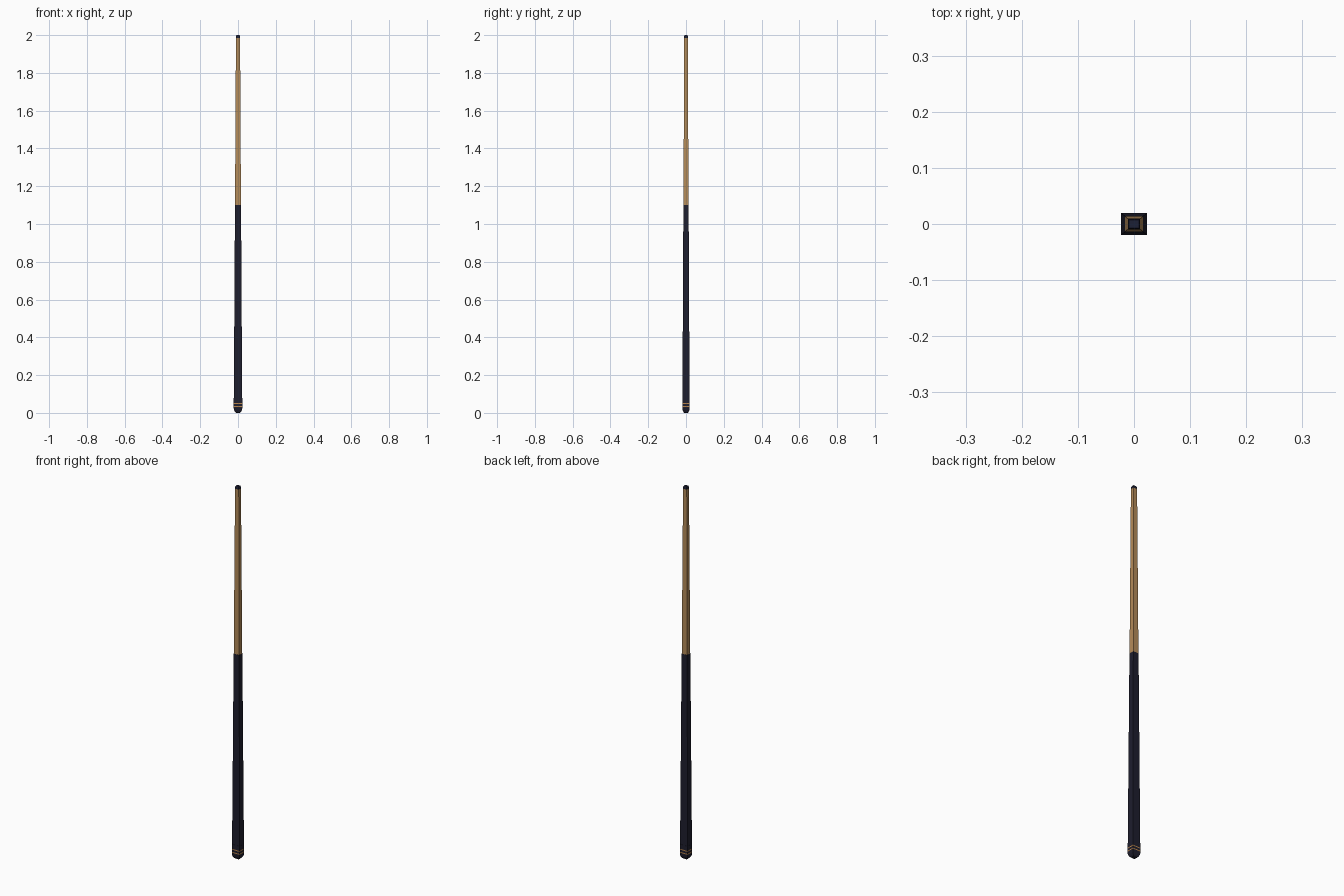
import bpy, bmesh

if "Cube" in bpy.data.objects:
    bpy.data.objects.remove(bpy.data.objects["Cube"])


def material(name, rgb):
    m = bpy.data.materials.new(name)
    m.diffuse_color = (*rgb, 1)
    m.use_nodes = True
    m.node_tree.nodes["Principled BSDF"].inputs["Base Color"].default_value = m.diffuse_color
    return m


WOOD = material("light_wood", (0.46, 0.26, 0.10))
NAVY = material("dark_navy", (0.013, 0.013, 0.027))
GOLD = material("gold_ring", (0.50, 0.24, 0.07))
TIP = material("tip_leather", (0.012, 0.014, 0.035))

ASPECT = 0.86  # depth relative to width of the four-sided section


def half_width(z):
    """Straight taper of the whole stick."""
    return 0.0225 - 0.0058 * z


def section(name, profile, mat):
    """Four-sided closed part lofted through (half width, z) levels."""
    bm = bmesh.new()
    rings = []
    for w, z in profile:
        d = w * ASPECT
        rings.append([bm.verts.new((x, y, z)) for x, y in
                      ((-w, -d), (w, -d), (w, d), (-w, d))])
    for a, b in zip(rings, rings[1:]):
        for i in range(4):
            j = (i + 1) % 4
            bm.faces.new((a[i], a[j], b[j], b[i]))
    bm.faces.new(rings[0][::-1])
    bm.faces.new(rings[-1])
    me = bpy.data.meshes.new(name)
    bm.to_mesh(me)
    bm.free()
    me.materials.append(mat)
    ob = bpy.data.objects.new(name, me)
    bpy.context.collection.objects.link(ob)
    return ob


# rounded bumper and butt cap
section("bumper", [(0.010, 0), (0.016, 0.005), (0.021, 0.015), (0.023, 0.026),
                   (0.023, 0.032)], NAVY)
section("butt_cap", [(0.023, 0.037), (0.023, 0.048)], NAVY)
section("butt_collar", [(0.023, 0.053), (0.023, 0.078)], NAVY)

# two thin rings around the butt
for i, z in enumerate((0.032, 0.048)):
    section(f"ring_{i + 1}", [(0.023, z), (0.023, z + 0.005)], GOLD)

# handle, shaft and tip
section("handle", [(half_width(0.078), 0.078), (half_width(1.1), 1.1)], NAVY)
section("shaft", [(half_width(1.1) - 0.0004, 1.1), (half_width(1.985), 1.985)], WOOD)
section("tip", [(half_width(1.985), 1.985), (0.0108, 1.995), (0.0085, 2.0)], TIP)
